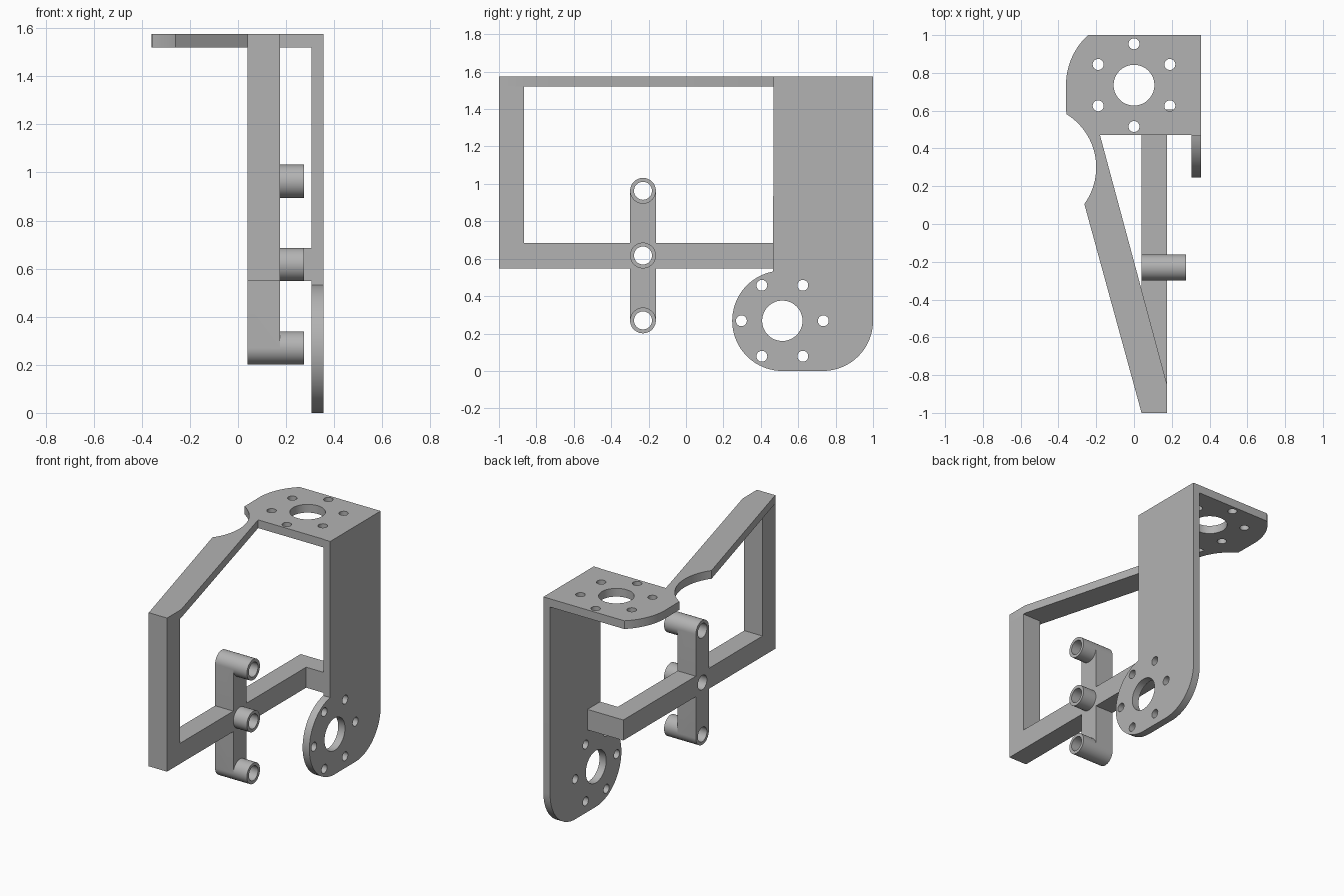
import bpy, bmesh, math

cube = bpy.data.objects.get("Cube")
if cube:
    bpy.data.objects.remove(cube, do_unlink=True)

grey = bpy.data.materials.new("plain grey")
grey.use_nodes = True
COLOUR = (0.45, 0.45, 0.45, 1)
grey.diffuse_color = COLOUR
grey.node_tree.nodes["Principled BSDF"].inputs["Base Color"].default_value = COLOUR


def arc(centre, radius, start, end, steps=24):
    """Points along an arc, angles in degrees."""
    angles = [math.radians(start + (end - start) * i / steps) for i in range(steps + 1)]
    return [(centre[0] + radius * math.cos(a), centre[1] + radius * math.sin(a)) for a in angles]


def circle(centre, radius):
    return arc(centre, radius, 0, 360, 48)[:-1]


def rect(a0, b0, a1, b1):
    return [(a0, b0), (a1, b0), (a1, b1), (a0, b1)]


def prism(name, outline, axis, low, high):
    """Extrude an outline: (x, y) along z, or (y, z) along x."""
    bm = bmesh.new()
    place = (lambda a, b: (a, b, low)) if axis == "z" else (lambda a, b: (low, a, b))
    face = bm.faces.new([bm.verts.new(place(a, b)) for a, b in outline])
    extruded = bmesh.ops.extrude_face_region(bm, geom=[face])
    depth = high - low
    offset = (0, 0, depth) if axis == "z" else (depth, 0, 0)
    verts = [v for v in extruded["geom"] if isinstance(v, bmesh.types.BMVert)]
    bmesh.ops.translate(bm, verts=verts, vec=offset)
    bmesh.ops.recalc_face_normals(bm, faces=bm.faces)
    mesh = bpy.data.meshes.new(name)
    bm.to_mesh(mesh)
    bm.free()
    mesh.materials.append(grey)
    obj = bpy.data.objects.new(name, mesh)
    bpy.context.collection.objects.link(obj)
    return obj


def combine(obj, other, operation):
    """Apply a boolean and remove the second object."""
    mod = obj.modifiers.new("boolean", "BOOLEAN")
    mod.object, mod.operation, mod.solver = other, operation, "EXACT"
    bpy.context.view_layer.objects.active = obj
    bpy.ops.object.modifier_apply(modifier=mod.name)
    bpy.data.objects.remove(other, do_unlink=True)


def drill(obj, centre, radius, axis, low, high):
    cutter = prism("cutter", circle(centre, radius), axis, low, high)
    combine(obj, cutter, "DIFFERENCE")


def drill_flange(obj, centre, first_angle, axis, low, high):
    """Large bore with a ring of six screw holes."""
    drill(obj, centre, 0.108, axis, low, high)
    for hole in arc(centre, 0.219, first_angle, first_angle + 300, 5):
        drill(obj, hole, 0.029, axis, low, high)


TOP, UNDER = 1.575, 1.52      # top sheet
OUT, IN = 0.355, 0.305        # side sheet
BAR = (0.04, 0.175)           # frame thickness in x

# Top sheet with the scooped diagonal arm
bore = (0, 0.735)
outline = [(IN, 0.47), (IN, 1)]
outline += arc(bore, 0.36, 132.6, 180)
outline += arc((-0.53, 0.30), 0.33, 58.7, -36)
outline += [(BAR[0], -1), (BAR[1], -1), (BAR[1], -0.85), (-0.18, 0.47)]
top_plate = prism("top_plate", outline, "z", UNDER, TOP)
drill_flange(top_plate, bore, 90, "z", 1.4, 1.7)

# Side sheet with the rounded lower flange
hub = (0.515, 0.268)
outline = [(1, TOP), (0.467, TOP)]
outline += arc(hub, 0.268, 100.5, 270, 36)
outline += arc((0.732, 0.268), 0.268, 270, 360)
side_plate = prism("side_plate", outline, "x", IN, OUT)
drill_flange(side_plate, hub, 0, "x", 0.2, 0.5)

# Frame: front post and lower bar, then the elbow to the side sheet
outline = [(-1, 0.548), (0.605, 0.548), (0.605, 0.685),
           (-0.865, 0.685), (-0.865, UNDER), (-1, UNDER)]
frame = prism("frame", outline, "x", *BAR)
elbow = prism("elbow", rect(0.47, 0.548, 0.605, 0.685), "x", 0.1, IN)
combine(frame, elbow, "UNION")

# Upright strip with rounded ends and three tubular bosses
MID, R = -0.23, 0.069
heights = (0.27, 0.617, 0.963)
strip = arc((MID, heights[2]), R, 0, 180) + arc((MID, heights[0]), R, 180, 360)
combine(frame, prism("strip", strip, "x", *BAR), "UNION")
for z in heights:
    combine(frame, prism("boss", circle((MID, z), R), "x", 0.1, 0.275), "UNION")
for z in heights:
    drill(frame, (MID, z), 0.048, "x", -0.1, 0.4)

# Smooth the round walls, keep the edges sharp
bpy.ops.object.select_all(action="DESELECT")
for part in (top_plate, side_plate, frame):
    part.select_set(True)
bpy.context.view_layer.objects.active = frame
bpy.ops.object.shade_smooth_by_angle(angle=math.radians(30))
